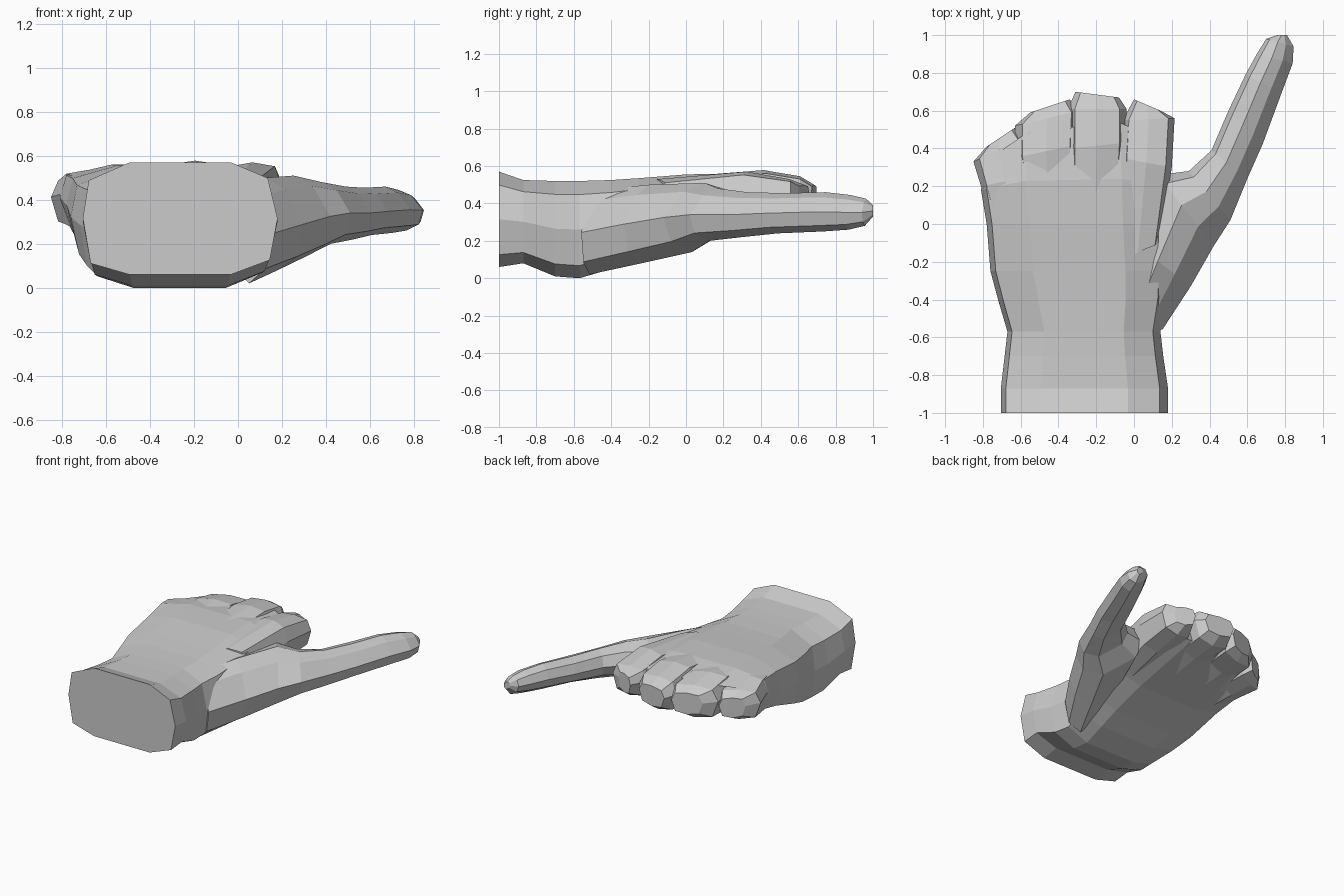
import bpy, bmesh

# Cross-section outlines: u runs left to right, v runs bottom to top
PALM = [(0, .5), (.03, .84), (.24, 1), (.76, 1), (.95, .86), (1, .5),
        (.96, .13), (.76, 0), (.24, 0), (.04, .1)]
THUMB = [(0, .6), (.12, .9), (.42, 1), (.72, .87), (1, .5),
         (.9, .15), (.6, 0), (.12, .3)]
FINGER = [(0, .6), (.12, .94), (.5, 1), (.88, .94), (1, .6),
          (.88, .1), (.5, 0), (.12, .1)]


def loft(name, outline, stations):
    """Station: left x, left y, right x, right y, bottom z, top z, forward bow."""
    bm = bmesh.new()
    rings = []
    for lx, ly, rx, ry, z0, z1, *bow in stations:
        b = bow[0] * 4 if bow else 0
        rings.append([bm.verts.new((lx + (rx - lx) * u,
                                    ly + (ry - ly) * u + b * u * (1 - u),
                                    z0 + (z1 - z0) * v)) for u, v in outline])
    n = len(outline)
    for a, b in zip(rings, rings[1:]):
        for i in range(n):
            j = (i + 1) % n
            bm.faces.new((a[i], a[j], b[j], b[i]))
    bm.faces.new(rings[0])
    bm.faces.new(rings[-1])
    bmesh.ops.recalc_face_normals(bm, faces=bm.faces)
    me = bpy.data.meshes.new(name)
    bm.to_mesh(me)
    bm.free()
    ob = bpy.data.objects.new(name, me)
    bpy.context.collection.objects.link(ob)
    return ob


# Wrist and palm: y, left, right, bottom, top; then a bowed knuckle end
palm = [(-1, -.705, .18, .06, .57), (-.87, -.705, .18, .08, .525),
        (-.7, -.685, .155, .01, .52), (-.57, -.67, .14, 0, .52),
        (-.4, -.72, .17, .05, .525), (-.25, -.76, .18, .11, .535),
        (0, -.78, .17, .2, .555)]
stations = [(l, y, r, y, b, t) for y, l, r, b, t in palm]
stations += [(-.81, .18, .17, .2, .26, .56, .06),
             (-.78, .33, .15, .42, .33, .53, .19)]
loft("palm_and_wrist", PALM, stations)

# Long outstretched thumb
loft("thumb", THUMB, [
    (-.1, -.45, .15, -.56, .02, .47), (0, -.1, .30, -.33, .08, .5),
    (.13, .26, .42, -.12, .14, .51), (.29, .28, .51, .02, .2, .48),
    (.41, .39, .60, .24, .22, .46), (.5, .6, .68, .42, .24, .455),
    (.59, .79, .78, .69, .25, .46), (.65, .9, .84, .85, .26, .445),
    (.70, .98, .845, .94, .28, .425), (.76, 1, .81, 1, .33, .39)])

# Short folded fingers, pressed against each other
loft("little_finger", FINGER, [
    (-.70, -.2, -.5, -.2, .2, .5), (-.81, .2, -.56, .25, .26, .535),
    (-.85, .33, -.58, .46, .28, .5), (-.78, .41, -.63, .51, .31, .46)])
loft("ring_finger", FINGER, [
    (-.55, -.2, -.31, -.2, .2, .52), (-.63, .35, -.3, .42, .28, .565),
    (-.63, .52, -.29, .6, .29, .53), (-.55, .59, -.34, .66, .33, .49)])
loft("middle_finger", FINGER, [
    (-.35, -.2, -.08, -.2, .2, .53), (-.35, .4, -.04, .43, .28, .578),
    (-.35, .61, -.04, .61, .3, .545), (-.31, .7, -.08, .67, .35, .5)])
loft("index_finger", FINGER, [
    (-.1, -.2, .14, -.1, .2, .53), (-.07, .35, .2, .3, .28, .57),
    (-.06, .55, .215, .56, .31, .53), (0, .66, .14, .6, .36, .5)])
